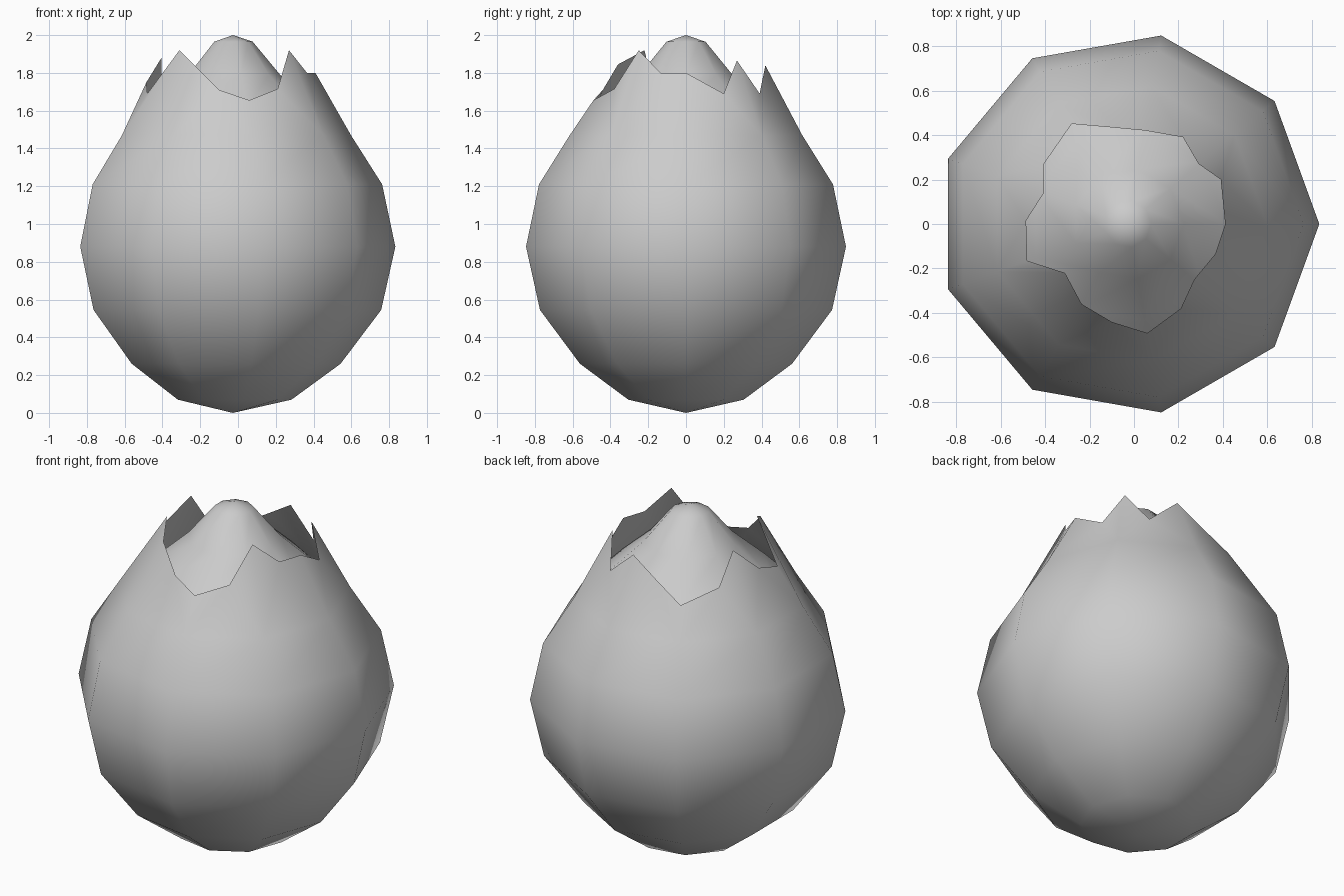
import bpy, bmesh
from math import cos, sin, radians

cube = bpy.data.objects.get("Cube")
if cube:
    bpy.data.objects.remove(cube, do_unlink=True)

SIDES = 9
CX = -0.027  # axis of the nine-sided body

grey = bpy.data.materials.new("stone_grey")
grey.use_nodes = True
colour = (0.6, 0.6, 0.6, 1)
grey.diffuse_color = colour
grey.node_tree.nodes["Principled BSDF"].inputs["Base Color"].default_value = colour


def ring(bm, r, z):
    step = 360 / SIDES
    return [bm.verts.new((CX + r * cos(radians(step * k)), r * sin(radians(step * k)), z))
            for k in range(SIDES)]


def loft(bm, profile):
    """Rings joined upward by quads; returns the list of rings."""
    rings = [ring(bm, r, z) for r, z in profile]
    for low, high in zip(rings, rings[1:]):
        for k in range(SIDES):
            n = (k + 1) % SIDES
            bm.faces.new((low[k], low[n], high[n], high[k]))
    return rings


def finish(bm, name):
    mesh = bpy.data.meshes.new(name)
    bm.to_mesh(mesh)
    bm.free()
    mesh.materials.append(grey)
    mesh.shade_smooth()
    obj = bpy.data.objects.new(name, mesh)
    bpy.context.collection.objects.link(obj)


# Outer shell: pointed bottom, round belly
bm = bmesh.new()
rings = loft(bm, [(0.31, 0.07), (0.57, 0.26), (0.785, 0.545),
                  (0.86, 0.88), (0.79, 1.21), (0.625, 1.47)])
tip = bm.verts.new((CX, 0, 0))
for k in range(SIDES):
    bm.faces.new((tip, rings[0][(k + 1) % SIDES], rings[0][k]))

# Jagged broken rim, two points per side of the body
rim_points = [(0.41, 0, 1.8), (0.39, 0.2, 1.69), (0.29, 0.27, 1.865),
              (0.22, 0.39, 1.69), (0.05, 0.42, 1.84), (-0.11, 0.435, 1.74),
              (-0.28, 0.45, 1.64), (-0.405, 0.27, 1.71), (-0.405, 0.14, 1.88),
              (-0.485, 0.015, 1.75), (-0.48, -0.165, 1.69), (-0.31, -0.22, 1.92),
              (-0.235, -0.36, 1.845), (-0.1, -0.44, 1.71), (0.06, -0.49, 1.655),
              (0.21, -0.38, 1.715), (0.27, -0.25, 1.92), (0.365, -0.135, 1.8)]
rim = [bm.verts.new(p) for p in rim_points]
for k in range(SIDES):
    a, b = rings[-1][k], rings[-1][(k + 1) % SIDES]
    left, mid, right = rim[2 * k], rim[2 * k + 1], rim[(2 * k + 2) % len(rim)]
    for tri in ((a, mid, left), (a, b, mid), (b, right, mid)):
        bm.faces.new(tri)
finish(bm, "cracked_shell")

# Inner core rising through the opening
bm = bmesh.new()
rings = loft(bm, [(0.6, 1.46), (0.44, 1.62), (0.25, 1.79), (0.105, 1.965)])
tip = bm.verts.new((CX, 0, 2))
for k in range(SIDES):
    bm.faces.new((tip, rings[-1][k], rings[-1][(k + 1) % SIDES]))
finish(bm, "inner_core")
